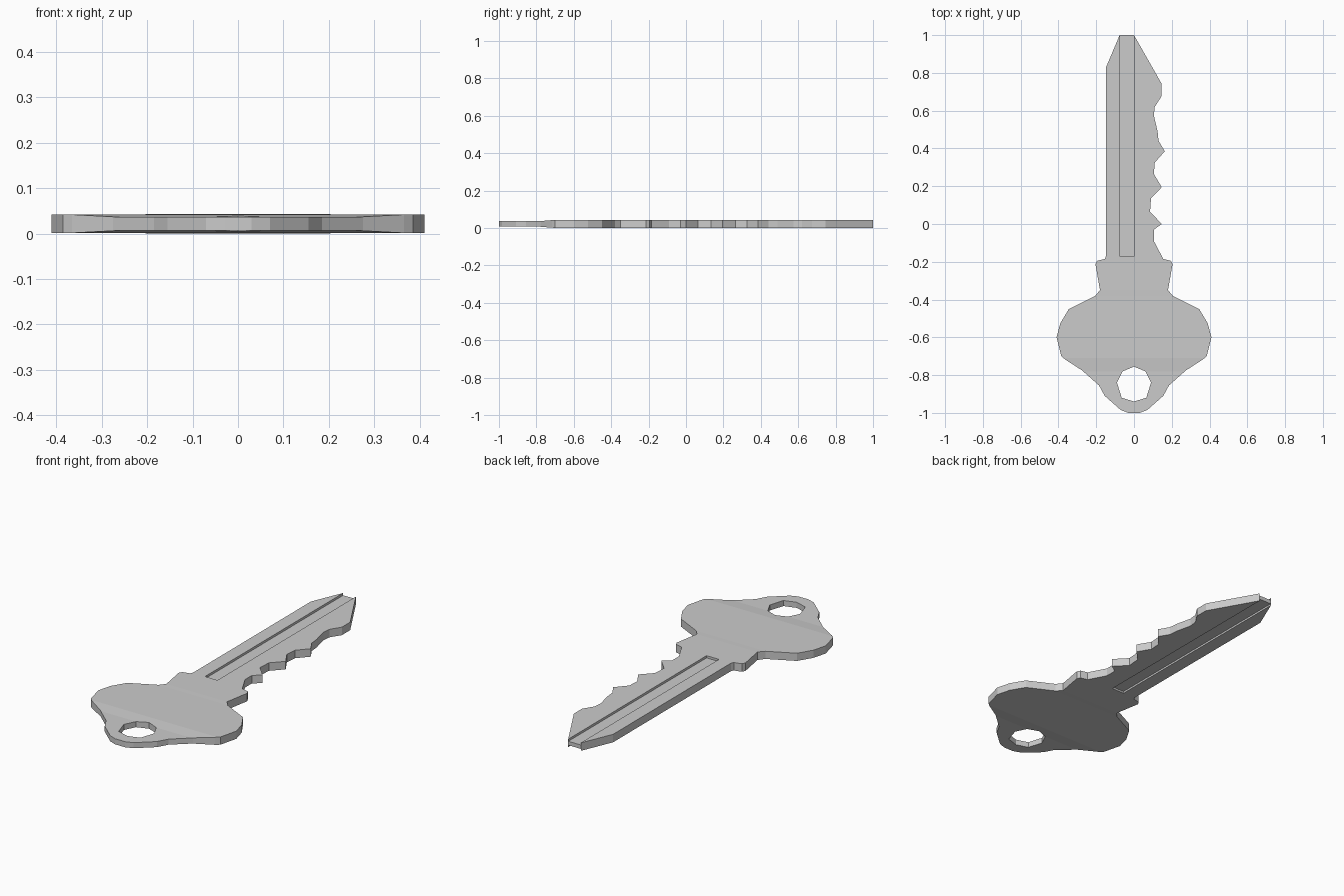
import bpy, bmesh
from mathutils import Vector

if "Cube" in bpy.data.objects:
    bpy.data.objects.remove(bpy.data.objects["Cube"])

MID = 0.0215  # half of the blade thickness

# Toothed edge and left edge of the blade
teeth = [(0, 1), (.145, .745), (.145, .675), (.11, .62), (.105, .575), (.125, .49),
         (.13, .44), (.163, .385), (.11, .325), (.105, .265), (.147, .195), (.09, .135),
         (.085, .065), (.147, 0), (.105, -.03), (.105, -.09)]
back = [(-.148, -.17), (-.148, .83), (-.076, 1)]

# Right half of the bow and shoulder, mirrored for the left
bow = [(.155, -.185), (.195, -.195), (.204, -.213), (.18, -.35), (.205, -.38),
       (.345, -.45), (.39, -.525), (.41, -.6), (.385, -.7), (.365, -.717),
       (.275, -.775), (.185, -.855), (.155, -.91), (.07, -.985), (.03, -1)]
outline = teeth + bow + [(-x, y) for x, y in reversed(bow)] + back

# Eight-sided ring hole
half_hole = [(.06, -.78), (.09, -.84), (.065, -.92)]
hole = [(0, -.755)] + half_hole + [(0, -.94)] + [(-x, y) for x, y in reversed(half_hole)]

# Half thickness along the length: the bow thins towards the ring hole
steps = [(-.78, .015), (-.71, .0207), (-.38, .0207), (-.35, MID)]


def half_thickness(y):
    if y <= steps[0][0]:
        return steps[0][1]
    for (y0, h0), (y1, h1) in zip(steps, steps[1:]):
        if y <= y1:
            return h0 + (h1 - h0) * (y - y0) / (y1 - y0)
    return MID


def add_loop(bm, points):
    vs = [bm.verts.new((x, y, 0)) for x, y in points]
    return [bm.edges.new((a, b)) for a, b in zip(vs, vs[1:] + vs[:1])]


def make_object(name, bm):
    mesh = bpy.data.meshes.new(name)
    bm.to_mesh(mesh)
    bm.free()
    obj = bpy.data.objects.new(name, mesh)
    bpy.context.collection.objects.link(obj)
    return obj


# Key body: filled outline, split at the thickness steps, then extruded
bm = bmesh.new()
edges = add_loop(bm, outline) + add_loop(bm, hole)
bmesh.ops.triangle_fill(bm, edges=edges, use_beauty=True, normal=(0, 0, 1))
for y, _ in steps:
    bmesh.ops.bisect_plane(bm, geom=bm.verts[:] + bm.edges[:] + bm.faces[:], dist=1e-5,
                           plane_co=(0, y, 0), plane_no=(0, 1, 0))
for v in bm.verts:
    v.co.z = MID - half_thickness(v.co.y)
ret = bmesh.ops.extrude_face_region(bm, geom=bm.faces[:], use_keep_orig=True)
for v in ret["geom"]:
    if isinstance(v, bmesh.types.BMVert):
        v.co.z = MID + half_thickness(v.co.y)
bmesh.ops.recalc_face_normals(bm, faces=bm.faces[:])
key = make_object("key", bm)

# Grooves on both faces of the blade, open at the tip
bm = bmesh.new()
for z0, z1 in ((2 * MID - .012, .1), (-.1, .01)):
    box = bmesh.ops.create_cube(bm, size=1)["verts"]
    for v in box:
        v.co = Vector((-.075 if v.co.x < 0 else -.001,
                       -.173 if v.co.y < 0 else 1.1,
                       z0 if v.co.z < 0 else z1))
cutter = make_object("groove_cutter", bm)
cutter.hide_render = True

mod = key.modifiers.new("grooves", 'BOOLEAN')
mod.operation = 'DIFFERENCE'
mod.solver = 'EXACT'
mod.object = cutter
bpy.context.view_layer.objects.active = key
bpy.ops.object.modifier_apply(modifier=mod.name)
bpy.data.objects.remove(cutter)
